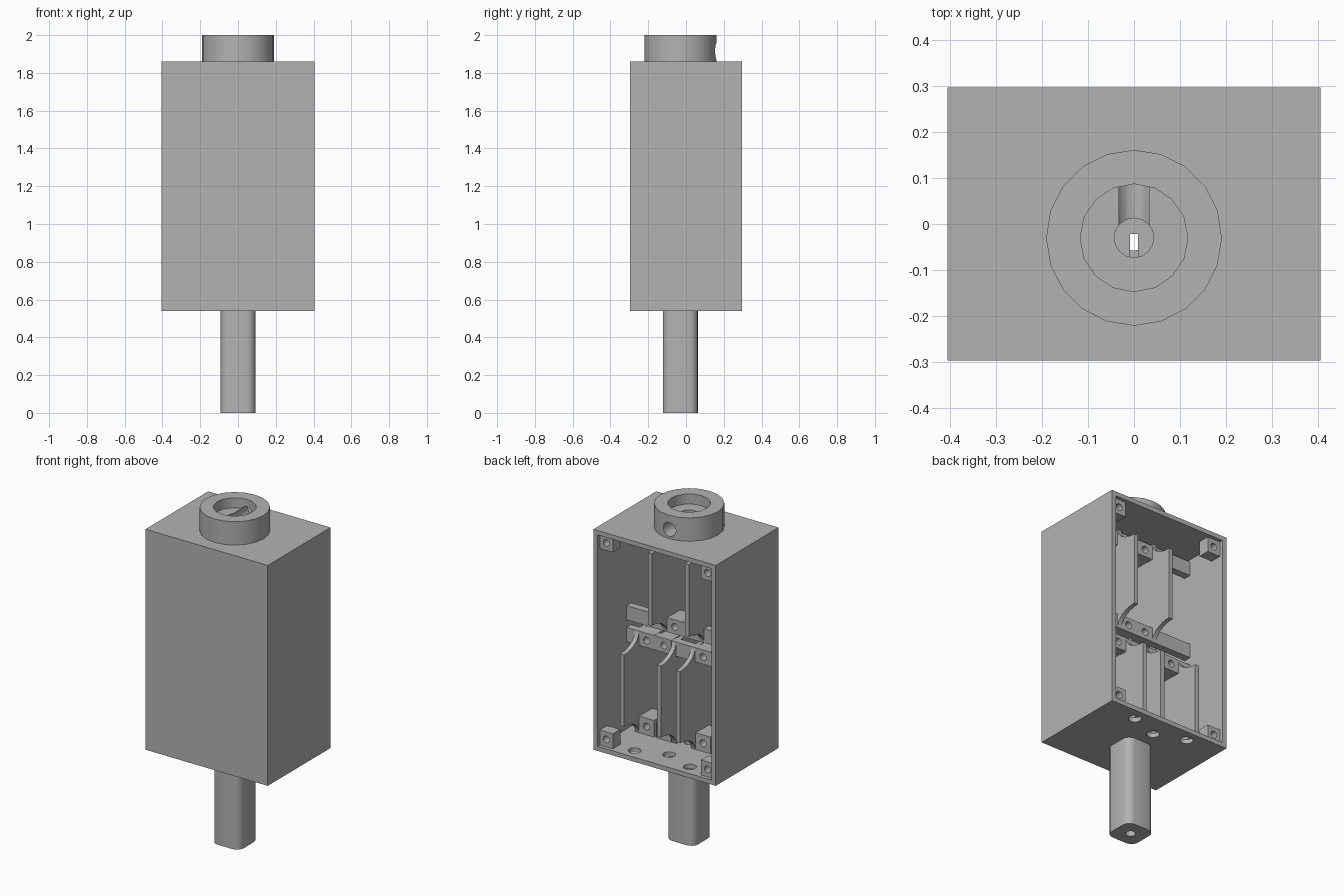
import bpy, bmesh, math
from mathutils import Matrix, Vector

if "Cube" in bpy.data.objects:
    bpy.data.objects.remove(bpy.data.objects["Cube"])

grey = bpy.data.materials.new("plain_grey")
grey.use_nodes = True
GREY = (0.45, 0.45, 0.45, 1)
grey.diffuse_color = GREY
grey.node_tree.nodes["Principled BSDF"].inputs["Base Color"].default_value = GREY


def add_object(name, bm):
    bmesh.ops.recalc_face_normals(bm, faces=bm.faces)
    mesh = bpy.data.meshes.new(name)
    bm.to_mesh(mesh)
    bm.free()
    mesh.materials.append(grey)
    obj = bpy.data.objects.new(name, mesh)
    bpy.context.collection.objects.link(obj)
    return obj


def box(name, x, y, z):
    bm = bmesh.new()
    bmesh.ops.create_cube(bm, size=1)
    for v in bm.verts:
        v.co = Vector([(r[0] + r[1]) / 2 + c * (r[1] - r[0]) for c, r in zip(v.co, (x, y, z))])
    return add_object(name, bm)


def cylinder(name, start, end, radius, sides=16):
    a, b = Vector(start), Vector(end)
    turn = (b - a).to_track_quat("Z", "Y").to_matrix().to_4x4()
    bm = bmesh.new()
    bmesh.ops.create_cone(bm, cap_ends=True, segments=sides, radius1=radius, radius2=radius,
                          depth=(b - a).length, matrix=Matrix.Translation((a + b) / 2) @ turn)
    return add_object(name, bm)


def prism(name, points, direction):
    bm = bmesh.new()
    face = bm.faces.new([bm.verts.new(p) for p in points])
    made = bmesh.ops.extrude_face_region(bm, geom=[face])["geom"]
    bmesh.ops.translate(bm, vec=direction, verts=[g for g in made if isinstance(g, bmesh.types.BMVert)])
    return add_object(name, bm)


def cut(obj, *cutters):
    for cutter in cutters:
        mod = obj.modifiers.new("cut", "BOOLEAN")
        mod.operation, mod.solver, mod.object = "DIFFERENCE", "EXACT", cutter
        bpy.context.view_layer.objects.active = obj
        bpy.ops.object.modifier_apply(modifier=mod.name)
        bpy.data.objects.remove(cutter)


def smooth(obj):
    bpy.ops.object.select_all(action="DESELECT")
    obj.select_set(True)
    bpy.context.view_layer.objects.active = obj
    bpy.ops.object.shade_smooth_by_angle(angle=math.radians(35))


W, D, WALL = 0.405, 0.297, 0.027
BOTTOM, TOP = 0.54, 1.86
FLOOR, CEILING = BOTTOM + WALL, TOP - WALL
IN_X, IN_Y = W - WALL, WALL - D
AXIS_Y = -0.03
SEAT_Y, RIB_Y = 0.023, 0.165

# Housing, open at the back, with three floor holes and passages on the axis
housing = box("housing", (-W, W), (-D, D), (BOTTOM, TOP))
cut(housing, box("cavity", (-IN_X, IN_X), (IN_Y, D + 0.1), (FLOOR, CEILING)))
for x, y in ((-0.183, 0.225), (0, 0.16), (0.183, 0.225)):
    cut(housing, cylinder("hole", (x, y, BOTTOM - 0.1), (x, y, FLOOR + 0.1), 0.036))
cut(housing, cylinder("hole", (0, AXIS_Y, BOTTOM - 0.1), (0, AXIS_Y, FLOOR + 0.1), 0.028),
    cylinder("hole", (0, AXIS_Y, CEILING - 0.1), (0, AXIS_Y, TOP + 0.1), 0.043))
smooth(housing)

# Top collar with counterbore, bore and a set screw hole at the back
collar = cylinder("top_collar", (0, AXIS_Y, TOP), (0, AXIS_Y, 2), 0.191, 20)
cut(collar, cylinder("bore", (0, AXIS_Y, TOP - 0.1), (0, AXIS_Y, 2.1), 0.043),
    cylinder("counterbore", (0, AXIS_Y, 1.94), (0, AXIS_Y, 2.1), 0.117),
    cylinder("screw_hole", (0, AXIS_Y, 1.915), (0, 0.3, 1.915), 0.042))
smooth(collar)

# Rounded square stem below
HALF, ROUND = 0.093, 0.045
outline = []
for corner in range(4):
    for step in range(5):
        a = math.radians(90 * corner + 22.5 * step)
        mid = math.radians(90 * corner + 45)
        reach = (HALF - ROUND) * math.sqrt(2)
        outline.append((reach * math.cos(mid) + ROUND * math.cos(a),
                        AXIS_Y + reach * math.sin(mid) + ROUND * math.sin(a), 0))
stem = prism("stem", outline, (0, 0, BOTTOM))
cut(stem, cylinder("stem_bore", (0, AXIS_Y, -0.1), (0, AXIS_Y, BOTTOM + 0.1), 0.028))
smooth(stem)


# Divider ribs with concave shoulders at both ends
def rib(name, x, low, high, shoulder=0.09):
    points = [(x, IN_Y, high), (x, IN_Y, low)]
    for end, sign in ((low, 1), (high, -1)):
        arc = []
        for i in range(9):
            t = math.pi / 2 * i / 8
            arc.append((x, RIB_Y - (RIB_Y - SEAT_Y) * math.sin(t), end + sign * shoulder * math.cos(t)))
        points += arc[::-sign]
    obj = prism(name, points, (0.026, 0, 0))
    obj.location.x = -0.013
    smooth(obj)


for i, x in enumerate((-0.308, -0.063, 0.063, 0.308)):
    rib(f"lower_rib_{i + 1}", x, FLOOR, 1.175)
for i, x in enumerate((-0.123, 0.123)):
    rib(f"upper_rib_{i + 1}", x, 1.22, CEILING)

# Cross bars
for name, low in (("lower_middle_bar", 1.09), ("upper_middle_bar", 1.22), ("top_bar", 1.735)):
    bar = box(name, (-IN_X, IN_X), (SEAT_Y - 0.045, SEAT_Y), (low, low + 0.085))
    for x in (-0.244, -0.13, 0.13, 0.244) if low < 1.2 else (-0.058, 0.058):
        cut(bar, cylinder("hole", (x, -0.06, low + 0.043), (x, 0.1, low + 0.043), 0.021, 12))


# Screw blocks
def screw_block(name, x, y, z, half):
    block = box(name, (x - half, x + half), y, z)
    mid = sum(z) / 2
    cut(block, cylinder("hole", (x, y[1] - 0.05, mid), (x, y[1] + 0.1, mid), 0.021, 12))
    smooth(block)


for side, s in (("left", 1), ("right", -1)):
    for row, low in (("bottom", FLOOR), ("lower_middle", 1.09)):
        for place, x in (("inner", 0.13), ("outer", 0.244)):
            screw_block(f"{row}_{place}_block_{side}", s * x, (-0.10, SEAT_Y + 0.001),
                        (low, low + 0.1 if row == "bottom" else low + 0.086), 0.049)
    for row, low in (("upper_middle", 1.22), ("top", 1.735)):
        screw_block(f"{row}_block_{side}", s * 0.058, (-0.10, SEAT_Y + 0.001), (low, low + 0.086), 0.049)
    # Corner posts for the back cover
    for row, low in (("bottom", FLOOR), ("top", CEILING - 0.09)):
        screw_block(f"{row}_corner_post_{side}", s * (IN_X - 0.043), (0.205, 0.275), (low, low + 0.09), 0.043)
